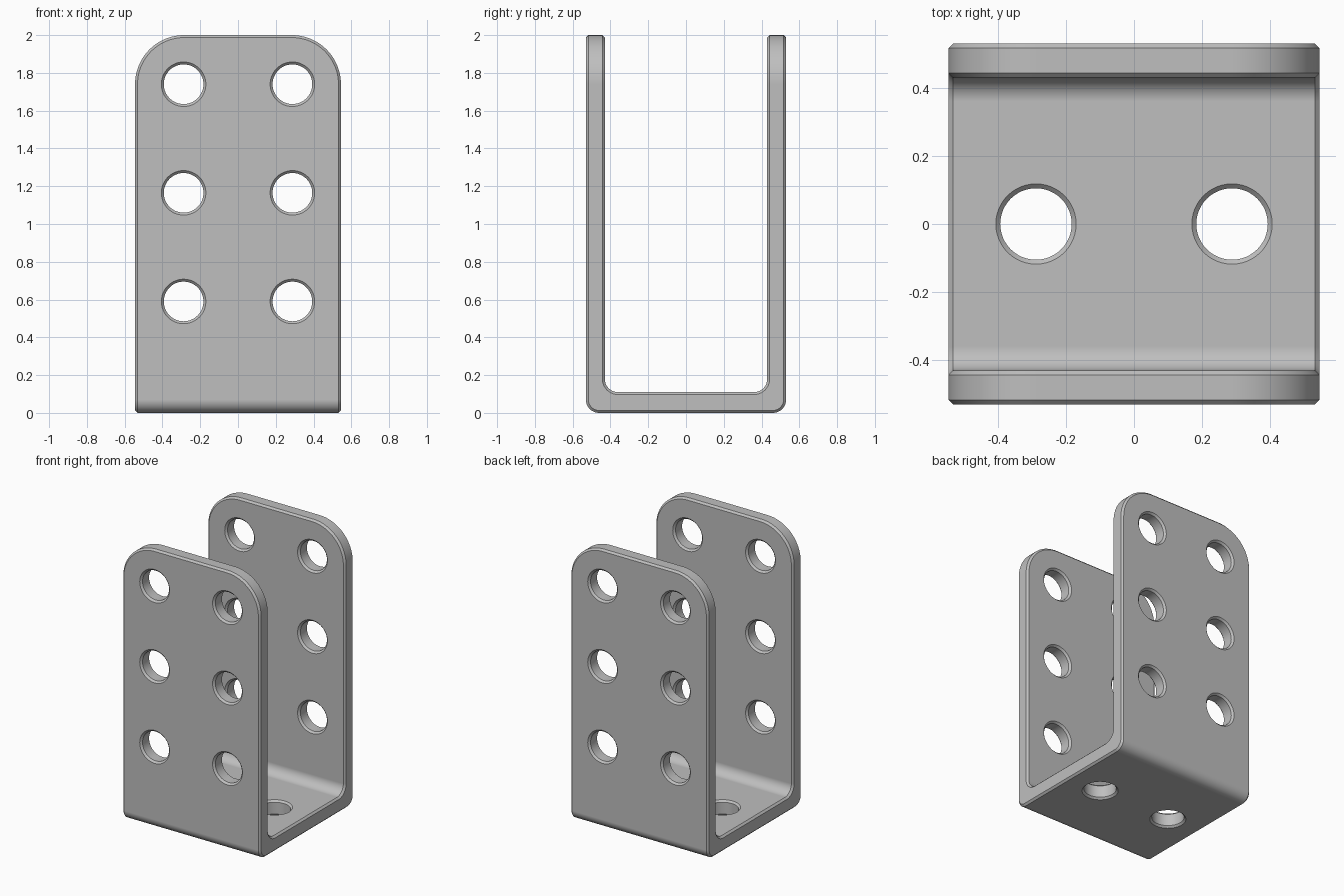
import bpy
import bmesh
from math import sin, cos, pi
from mathutils import Matrix, Vector

cube = bpy.data.objects.get("Cube")
if cube:
    bpy.data.objects.remove(cube, do_unlink=True)

HALF_W, HALF_D, HEIGHT = 0.545, 0.53, 2.0
WALL, FLOOR = 0.10, 0.11
BEND, CORNER = 0.07, 0.26
HOLE_R, HOLE_X = 0.105, 0.288
HOLE_ROWS = (0.59, 1.165, 1.74)
CHAMFER = 0.013


def arc(cx, cz, r, start, end, steps=10):
    """Points along an arc, angles in quarter turns."""
    angles = [(start + (end - start) * i / steps) * pi / 2 for i in range(steps + 1)]
    return [(cx + r * cos(a), cz + r * sin(a)) for a in angles]


def make_object(name, bm):
    bmesh.ops.recalc_face_normals(bm, faces=bm.faces)
    mesh = bpy.data.meshes.new(name)
    bm.to_mesh(mesh)
    bm.free()
    obj = bpy.data.objects.new(name, mesh)
    bpy.context.collection.objects.link(obj)
    return obj


def prism(name, points, to_3d, direction):
    """Extrude a closed 2D outline into a solid."""
    bm = bmesh.new()
    face = bm.faces.new([bm.verts.new(to_3d(p)) for p in points])
    ext = bmesh.ops.extrude_face_region(bm, geom=[face])
    moved = [v for v in ext["geom"] if isinstance(v, bmesh.types.BMVert)]
    bmesh.ops.translate(bm, verts=moved, vec=Vector(direction))
    return make_object(name, bm)


# U-shaped channel, bent along x, slightly oversized before trimming
inner = HALF_D - WALL
tall = HEIGHT + 0.2
profile = (
    [(-HALF_D, tall)]
    + arc(-HALF_D + BEND, BEND, BEND, 2, 3)
    + arc(HALF_D - BEND, BEND, BEND, 3, 4)
    + [(HALF_D, tall), (inner, tall)]
    + arc(inner - BEND, FLOOR + BEND, BEND, 4, 3)
    + arc(-inner + BEND, FLOOR + BEND, BEND, 3, 2)
    + [(-inner, tall)]
)
bracket = prism("u_bracket", profile, lambda p: (-0.7, p[0], p[1]), (1.4, 0, 0))

# Rounded outline that trims both side plates
outline = (
    [(-HALF_W, -0.5), (HALF_W, -0.5)]
    + arc(HALF_W - CORNER, HEIGHT - CORNER, CORNER, 0, 1, 20)
    + arc(-HALF_W + CORNER, HEIGHT - CORNER, CORNER, 1, 2, 20)
)
trim = prism("outline_cutter", outline, lambda p: (p[0], -0.8, p[1]), (0, 1.6, 0))

# Bolt holes: rows through both plates and a pair through the floor
bm = bmesh.new()


def add_hole(matrix, depth):
    bmesh.ops.create_cone(bm, cap_ends=True, segments=48, radius1=HOLE_R,
                          radius2=HOLE_R, depth=depth, matrix=matrix)


for side in (-1, 1):
    for z in HOLE_ROWS:
        add_hole(Matrix.Translation((side * HOLE_X, 0, z)) @ Matrix.Rotation(pi / 2, 4, "X"), 1.6)
    add_hole(Matrix.Translation((side * HOLE_X, 0, 0.05)), 0.4)
holes = make_object("hole_cutter", bm)

bpy.ops.object.select_all(action="DESELECT")
bpy.context.view_layer.objects.active = bracket
bracket.select_set(True)
for cutter, operation in ((trim, "INTERSECT"), (holes, "DIFFERENCE")):
    mod = bracket.modifiers.new(cutter.name, "BOOLEAN")
    mod.operation = operation
    mod.solver = "EXACT"
    mod.object = cutter
    bpy.ops.object.modifier_apply(modifier=mod.name)
    bpy.data.objects.remove(cutter, do_unlink=True)

# Chamfer every sharp edge
bevel = bracket.modifiers.new("chamfer", "BEVEL")
bevel.width = CHAMFER
bevel.segments = 1
bevel.limit_method = "ANGLE"
bevel.angle_limit = pi / 4
bevel.use_clamp_overlap = False
bpy.ops.object.modifier_apply(modifier=bevel.name)

# Smooth bends and holes, keeping plates flat and chamfers crisp
bpy.ops.object.shade_smooth_by_angle(angle=pi / 6)
weighted = bracket.modifiers.new("flat_plates", "WEIGHTED_NORMAL")
weighted.keep_sharp = True

# Plain grey metal
grey = bpy.data.materials.new("plain_grey")
grey.use_nodes = True
colour = (0.52, 0.52, 0.52, 1)
grey.diffuse_color = colour
grey.node_tree.nodes["Principled BSDF"].inputs["Base Color"].default_value = colour
bracket.data.materials.clear()
bracket.data.materials.append(grey)
